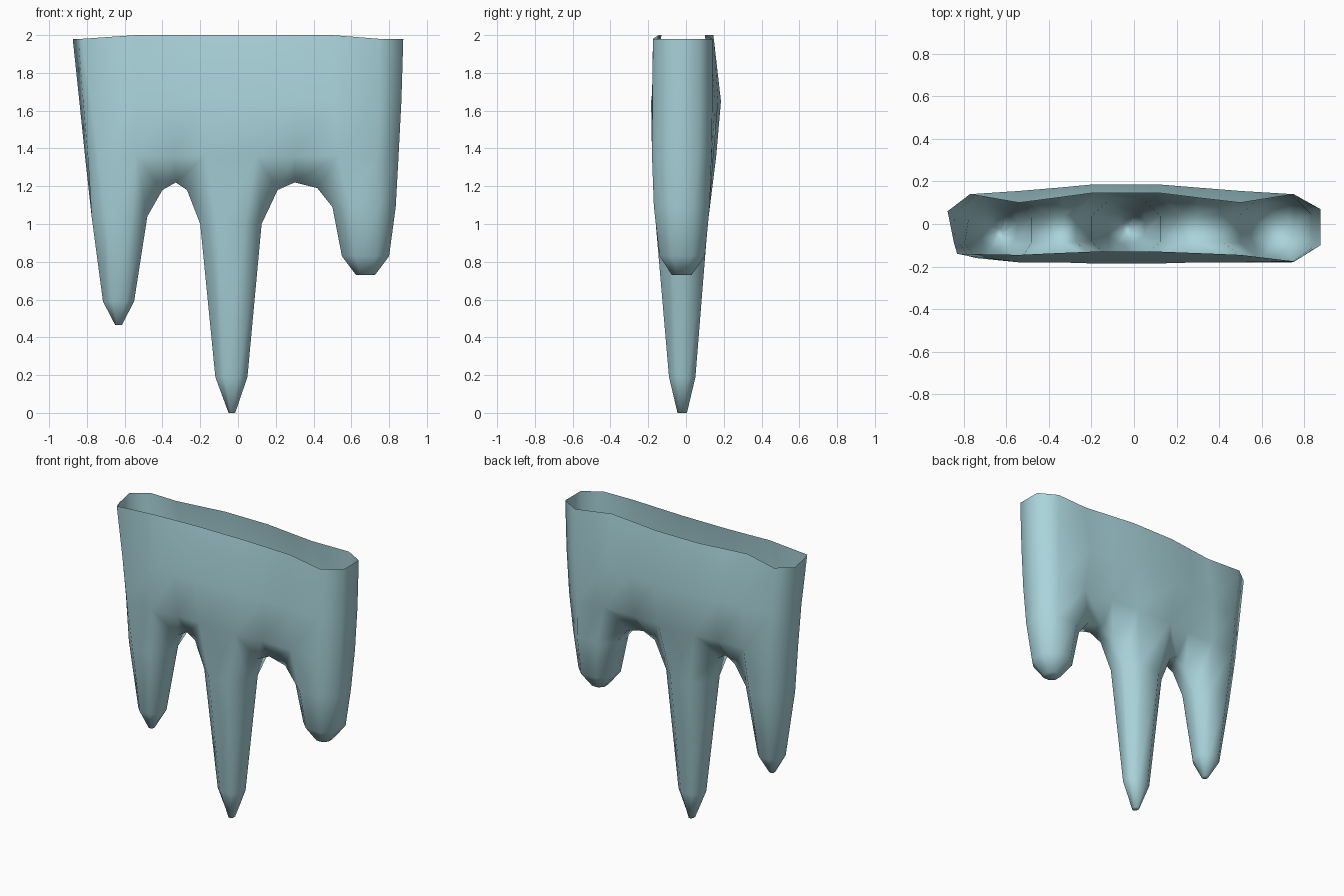
import bpy
import bmesh

cube = bpy.data.objects.get("Cube")
if cube:
    bpy.data.objects.remove(cube, do_unlink=True)

# Ice material
ice = bpy.data.materials.new("pale_ice_blue")
ice.use_nodes = True
ice.diffuse_color = (0.40, 0.66, 0.71, 1)
ice.node_tree.nodes["Principled BSDF"].inputs["Base Color"].default_value = ice.diffuse_color

bm = bmesh.new()


def verts(points):
    return [bm.verts.new(p) for p in points]


def bridge(lower, upper, closed=True):
    count = len(lower)
    for i in range(count if closed else count - 1):
        j = (i + 1) % count
        bm.faces.new((lower[i], lower[j], upper[j], upper[i]))


def octagon(z, x0, x1, y0, y1):
    """Order: front pair, right pair, back pair, left pair."""
    dx, dy = (x1 - x0) * 0.27, (y1 - y0) * 0.28
    return verts([(x0 + dx, y0, z), (x1 - dx, y0, z), (x1, y0 + dy, z), (x1, y1 - dy, z),
                  (x1 - dx, y1, z), (x0 + dx, y1, z), (x0, y1 - dy, z), (x0, y0 + dy, z)])


def spike(*sections):
    """Closed tapering icicle; returns its open root ring."""
    rings = [octagon(*s) for s in sections]
    bm.faces.new(rings[0][::-1])
    for low, high in zip(rings, rings[1:]):
        bridge(low, high)
    return rings[-1]


def body_ring(z, z_end, front, back, front_y, back_y, left, right):
    """Eight front columns, two right, eight back, two left."""
    zs = [z_end] + [z] * 6 + [z_end]
    pts = list(zip(front, front_y, zs))
    pts += [(x, y, z_end) for x, y in right]
    pts += list(zip(back, back_y, zs))[::-1]
    pts += [(x, y, z_end) for x, y in left]
    return verts(pts)


# Three hanging spikes
left_spike = spike((0.465, -0.65, -0.615, -0.06, -0.02),
                   (0.59, -0.715, -0.55, -0.115, 0.05),
                   (1.04, -0.775, -0.48, -0.16, 0.105))
middle_spike = spike((0, -0.05, -0.015, -0.045, 0.005),
                     (0.19, -0.12, 0.05, -0.09, 0.05),
                     (1.0, -0.2, 0.125, -0.16, 0.115))
right_spike = spike((0.73, 0.625, 0.725, -0.075, 0.03),
                    (0.83, 0.55, 0.80, -0.14, 0.10),
                    (1.09, 0.50, 0.835, -0.17, 0.125))

# Flattened body, open at the top
lower = body_ring(1.36, 1.36,
                  (-0.74, -0.54, -0.34, -0.17, 0.10, 0.30, 0.53, 0.74),
                  (-0.72, -0.54, -0.34, -0.17, 0.10, 0.30, 0.53, 0.74),
                  (-0.16, -0.18, -0.17, -0.18, -0.18, -0.17, -0.18, -0.18),
                  (0.13, 0.145, 0.14, 0.16, 0.16, 0.14, 0.145, 0.135),
                  ((-0.81, 0.05), (-0.795, -0.09)), ((0.85, -0.10), (0.85, 0.065)))
middle = body_ring(1.65, 1.65,
                   (-0.78, -0.54, -0.36, -0.2, 0.125, 0.31, 0.5, 0.75),
                   (-0.74, -0.54, -0.36, -0.2, 0.125, 0.31, 0.5, 0.75),
                   (-0.15, -0.18, -0.18, -0.185, -0.185, -0.18, -0.18, -0.178),
                   (0.135, 0.155, 0.17, 0.185, 0.185, 0.17, 0.155, 0.14),
                   ((-0.84, 0.055), (-0.82, -0.09)), ((0.865, -0.10), (0.865, 0.07)))
rim = body_ring(2.0, 1.98,
                (-0.83, -0.54, -0.37, -0.2, 0.125, 0.31, 0.5, 0.75),
                (-0.77, -0.54, -0.37, -0.2, 0.125, 0.31, 0.5, 0.75),
                (-0.14, -0.145, -0.137, -0.13, -0.13, -0.137, -0.145, -0.175),
                (0.14, 0.10, 0.122, 0.145, 0.145, 0.122, 0.10, 0.14),
                ((-0.875, 0.06), (-0.845, -0.09)), ((0.875, -0.10), (0.875, 0.07)))
bridge(lower, middle)
bridge(middle, rim)


# Blend spike roots into the body
def join(root, root_ids, body_ids):
    bridge([root[i] for i in root_ids], [lower[i] for i in body_ids], False)


join(left_spike, (4, 5, 6, 7, 0, 1), (16, 17, 18, 19, 0, 1))
join(middle_spike, (0, 1), (3, 4))
join(middle_spike, (4, 5), (13, 14))
join(right_spike, (0, 1, 2, 3, 4, 5), (6, 7, 8, 9, 10, 11))


# Rounded arches between neighbouring spikes
def arch(a, b, crest, front_ids, back_ids):
    for_front = [a[2]] + verts((x, -0.085, z) for x, z in crest) + [b[7]]
    for_back = [a[3]] + verts((x, 0.04, z) for x, z in crest) + [b[6]]
    bridge(for_front, for_back, False)
    for edge, ids, start, end in ((for_front, front_ids, a[1], b[0]),
                                  (for_back, back_ids, a[4], b[5])):
        top = [start] + [lower[i] for i in ids] + [end]
        bridge(edge, top, False)


arch(left_spike, middle_spike, ((-0.40, 1.18), (-0.33, 1.22), (-0.27, 1.18)),
     (1, 2, 3), (16, 15, 14))
arch(middle_spike, right_spike, ((0.21, 1.18), (0.30, 1.22), (0.42, 1.19)),
     (4, 5, 6), (13, 12, 11))

bmesh.ops.recalc_face_normals(bm, faces=bm.faces)
# The open shell must face outwards
front_face = min(bm.faces, key=lambda f: f.calc_center_median().y)
if front_face.normal.y > 0:
    bmesh.ops.reverse_faces(bm, faces=bm.faces)
for face in bm.faces:
    face.smooth = True

mesh = bpy.data.meshes.new("icicle_cluster")
bm.to_mesh(mesh)
bm.free()
mesh.materials.append(ice)
bpy.context.collection.objects.link(bpy.data.objects.new("icicle_cluster", mesh))
